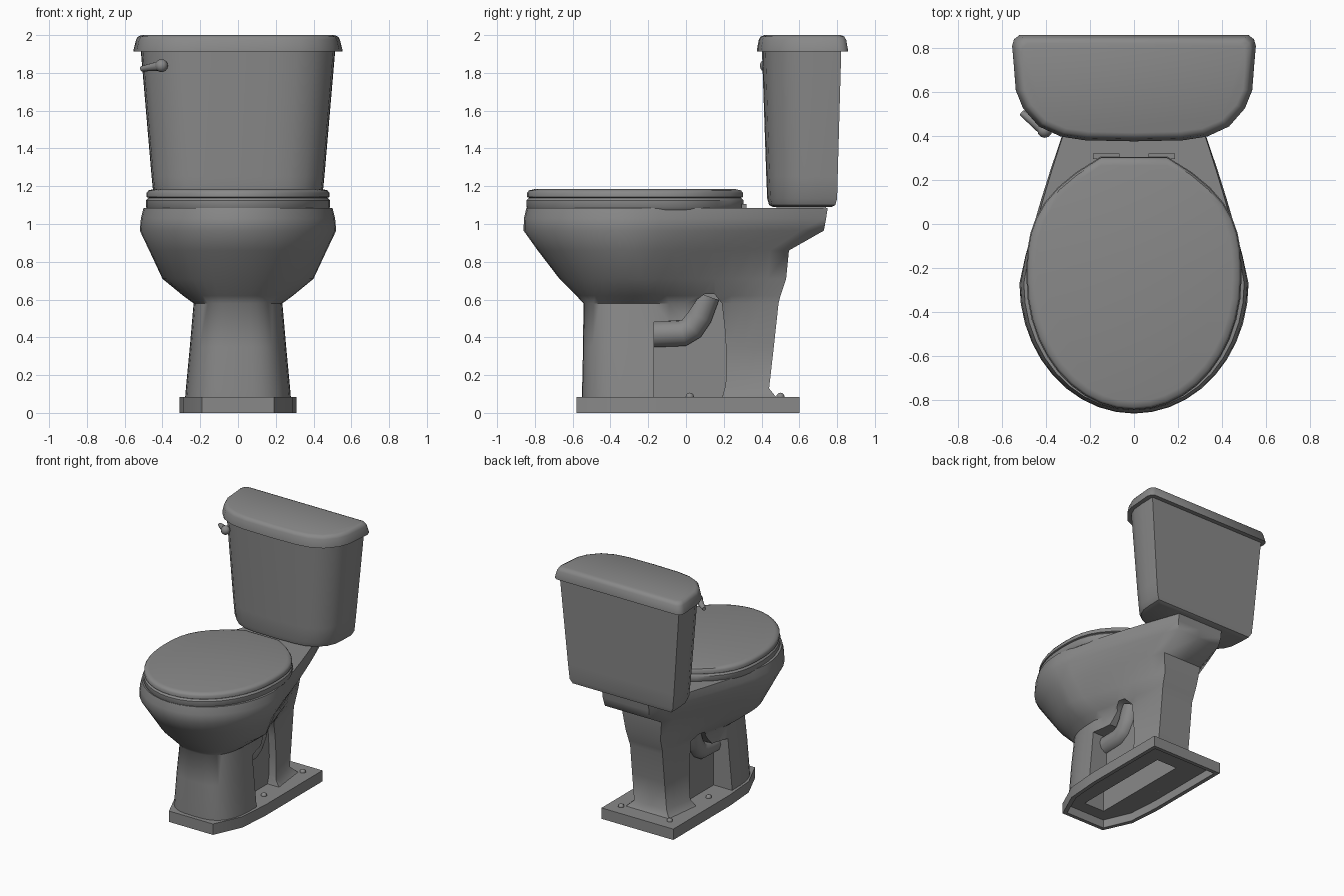
import bpy, bmesh, math
from mathutils import Vector

cube = bpy.data.objects.get("Cube")
if cube:
    bpy.data.objects.remove(cube, do_unlink=True)

grey = bpy.data.materials.new("grey_ceramic")
grey.use_nodes = True
grey.diffuse_color = (0.25, 0.25, 0.25, 1)
grey.node_tree.nodes["Principled BSDF"].inputs["Base Color"].default_value = (0.25, 0.25, 0.25, 1)


def finish(name, bm, angle=40):
    """Turn a bmesh into a shaded, coloured object."""
    bmesh.ops.recalc_face_normals(bm, faces=bm.faces)
    mesh = bpy.data.meshes.new(name)
    bm.to_mesh(mesh)
    bm.free()
    mesh.materials.append(grey)
    obj = bpy.data.objects.new(name, mesh)
    bpy.context.collection.objects.link(obj)
    shade(obj, angle)
    return obj


def shade(obj, angle):
    bpy.ops.object.select_all(action='DESELECT')
    obj.select_set(True)
    bpy.context.view_layer.objects.active = obj
    bpy.ops.object.shade_smooth_by_angle(angle=math.radians(angle))


def mirrored(half, z):
    """Close a right-hand half outline into a full ring at height z."""
    full = half + [(-x, y) for x, y in half[-2:0:-1]]
    return [Vector((x, y, z)) for x, y in full]


def loft(name, rings, angle=40):
    bm = bmesh.new()
    loops = [[bm.verts.new(p) for p in ring] for ring in rings]
    n = len(loops[0])
    for a, b in zip(loops, loops[1:]):
        for i in range(n):
            j = (i + 1) % n
            bm.faces.new((a[i], a[j], b[j], b[i]))
    bm.faces.new(loops[0])
    bm.faces.new(loops[-1])
    return finish(name, bm, angle)


def egg(z, front, mid, back, width, back_width, n=2.0, power=1.3):
    """Rounded front, sides easing in to a straight back."""
    half = []
    for i in range(11):
        t = math.pi / 2 * i / 10
        half.append((width * math.sin(t) ** (2 / n),
                     mid - (mid - front) * max(math.cos(t), 0) ** (2 / n)))
    for i in range(1, 9):
        t = i / 8
        half.append((width + (back_width - width) * t ** power, mid + (back - mid) * t))
    half[0] = (0, front)
    return mirrored(half + [(0, back)], z)


def box(name, lo, hi):
    outline = [(lo[0], lo[1]), (hi[0], lo[1]), (hi[0], hi[1]), (lo[0], hi[1])]
    return loft(name, [[Vector((x, y, z)) for x, y in outline] for z in (lo[2], hi[2])])


def cut(obj, cutter):
    mod = obj.modifiers.new("cut", 'BOOLEAN')
    mod.operation = 'DIFFERENCE'
    mod.solver = 'EXACT'
    mod.object = cutter
    bpy.context.view_layer.objects.active = obj
    bpy.ops.object.modifier_apply(modifier=mod.name)


# Bowl and pedestal in one body
body = loft("bowl_and_pedestal", [
    egg(0.08, -0.55, -0.17, 0.48, 0.28, 0.19, 3, 0.8),
    egg(0.13, -0.55, -0.17, 0.44, 0.276, 0.14, 3, 0.8),
    egg(0.35, -0.545, -0.17, 0.465, 0.255, 0.14, 3, 0.8),
    egg(0.58, -0.543, -0.17, 0.49, 0.235, 0.14, 2.7, 0.8),
    egg(0.62, -0.58, -0.19, 0.50, 0.29, 0.145, 2.4, 0.85),
    egg(0.71, -0.67, -0.23, 0.53, 0.40, 0.15, 2.1, 0.9),
    egg(0.86, -0.785, -0.26, 0.545, 0.47, 0.17, 2, 1.1),
    egg(0.965, -0.86, -0.27, 0.73, 0.52, 0.19, 2, 1.2),
    egg(1.03, -0.858, -0.27, 0.742, 0.514, 0.20, 2, 1.25),
    egg(1.085, -0.845, -0.27, 0.75, 0.50, 0.20, 2, 1.25),
], 50)

# Side recesses with an arched top
arch = [(-0.17, 0.04), (-0.17, 0.48), (-0.02, 0.49), (0.02, 0.54), (0.06, 0.6),
        (0.1, 0.63), (0.15, 0.63), (0.19, 0.58), (0.205, 0.45), (0.215, 0.3),
        (0.21, 0.15), (0.18, 0.04)]
helpers = []
for side in (-1, 1):
    helpers.append(loft("recess_cutter", [[Vector((side * x, y, z)) for y, z in arch]
                                          for x in (0.12, 0.7)]))
    cut(body, helpers[-1])

# Base tray, hollow below
tray_half = [(0, -0.58), (0.19, -0.58), (0.29, -0.36), (0.31, -0.1), (0.31, 0.6), (0, 0.6)]
inner_half = [(x * 0.9, y * 0.95) for x, y in tray_half]
tray = loft("base_tray", [mirrored(tray_half, 0), mirrored(tray_half, 0.085)], 25)
helpers.append(loft("tray_cutter", [mirrored(inner_half, z) for z in (-0.1, 0.065)]))
cut(tray, helpers[-1])
helpers.append(box("drain_cutter", (-0.09, -0.45, -0.1), (0.09, 0.37, 0.4)))
cut(tray, helpers[-1])
cut(body, helpers[-1])
for helper in helpers:
    bpy.data.objects.remove(helper, do_unlink=True)
shade(body, 50)
shade(tray, 25)

# Trapway pipes inside the recesses
for side, label in ((-1, "right"), (1, "left")):
    curve = bpy.data.curves.new("trap_pipe_" + label, 'CURVE')
    curve.dimensions = '3D'
    curve.bevel_depth = 0.072
    curve.bevel_resolution = 3
    spline = curve.splines.new('POLY')
    path = [(-0.2, 0.415), (-0.02, 0.42), (0.03, 0.45), (0.07, 0.51), (0.11, 0.62)]
    spline.points.add(len(path) - 1)
    for point, (y, z) in zip(spline.points, path):
        point.co = (side * 0.11, y, z, 1)
    spline.use_smooth = True
    curve.materials.append(grey)
    pipe = bpy.data.objects.new("trap_pipe_" + label, curve)
    bpy.context.collection.objects.link(pipe)

# Floor bolts
for x in (-0.21, 0.21):
    for y in (0.02, 0.5):
        bm = bmesh.new()
        bmesh.ops.create_uvsphere(bm, u_segments=10, v_segments=6, radius=0.022)
        bmesh.ops.translate(bm, verts=bm.verts, vec=(x, y, 0.085))
        finish("floor_bolt", bm)


# Seat and seat cover
def seat_ring(z, inset):
    return egg(z, -0.845 + inset, -0.25, 0.305 - inset, 0.488 - inset, 0.15, 2, 3)


loft("seat", [seat_ring(z, i) for z, i in
              ((1.075, 0.01), (1.09, 0.0), (1.125, 0.0), (1.138, 0.012))])
loft("seat_cover", [seat_ring(z, i) for z, i in
                    ((1.136, 0.02), (1.143, 0.004), (1.165, 0.004), (1.178, 0.014), (1.184, 0.04))])
for x in (-0.125, 0.125):
    box("seat_hinge", (x - 0.06, 0.295, 1.08), (x + 0.06, 0.32, 1.105))

# Tank and its lid share one outline
outline = [(0, 0.0), (0.4, 0.01), (0.6, 0.045), (0.78, 0.14), (0.91, 0.31), (0.97, 0.48),
           (0.985, 0.7), (1, 0.9), (0.985, 0.96), (0.94, 1), (0, 1)]


def tank_ring(z, width, front, back, corner=True):
    half = [(x * width, front + (back - front) * t) for x, t in outline]
    if not corner:
        half[-4:-1] = [(width * 0.99, front + (back - front) * t) for t in (0.9, 0.96, 1)]
    return mirrored(half, z)


loft("tank", [tank_ring(z, w, f, b, False) for z, w, f, b in
              ((1.09, 0.40, 0.46, 0.77), (1.1, 0.43, 0.44, 0.79), (1.135, 0.45, 0.43, 0.80),
               (1.25, 0.462, 0.425, 0.803), (1.92, 0.52, 0.402, 0.822))])
loft("tank_lid", [tank_ring(*r) for r in
                  ((1.912, 0.553, 0.375, 0.857), (1.925, 0.552, 0.376, 0.857),
                   (1.975, 0.54, 0.385, 0.848), (1.992, 0.53, 0.395, 0.838),
                   (2.0, 0.51, 0.415, 0.82))])
box("tank_gasket", (-0.2, 0.48, 1.07), (0.2, 0.74, 1.1))

# Flush lever: rounded knob and tapering arm
knob = Vector((-0.405, 0.425, 1.838))
tip = Vector((-0.51, 0.505, 1.822))
bm = bmesh.new()
bmesh.ops.create_uvsphere(bm, u_segments=12, v_segments=8, radius=0.034)
bmesh.ops.translate(bm, verts=bm.verts, vec=knob)
finish("flush_knob", bm)
bm = bmesh.new()
bmesh.ops.create_cone(bm, cap_ends=True, segments=12, radius1=0.028, radius2=0.014,
                      depth=(tip - knob).length)
turn = (tip - knob).to_track_quat('Z', 'Y').to_matrix()
bmesh.ops.rotate(bm, verts=bm.verts, cent=(0, 0, 0), matrix=turn)
bmesh.ops.translate(bm, verts=bm.verts, vec=(knob + tip) / 2)
finish("flush_arm", bm)
